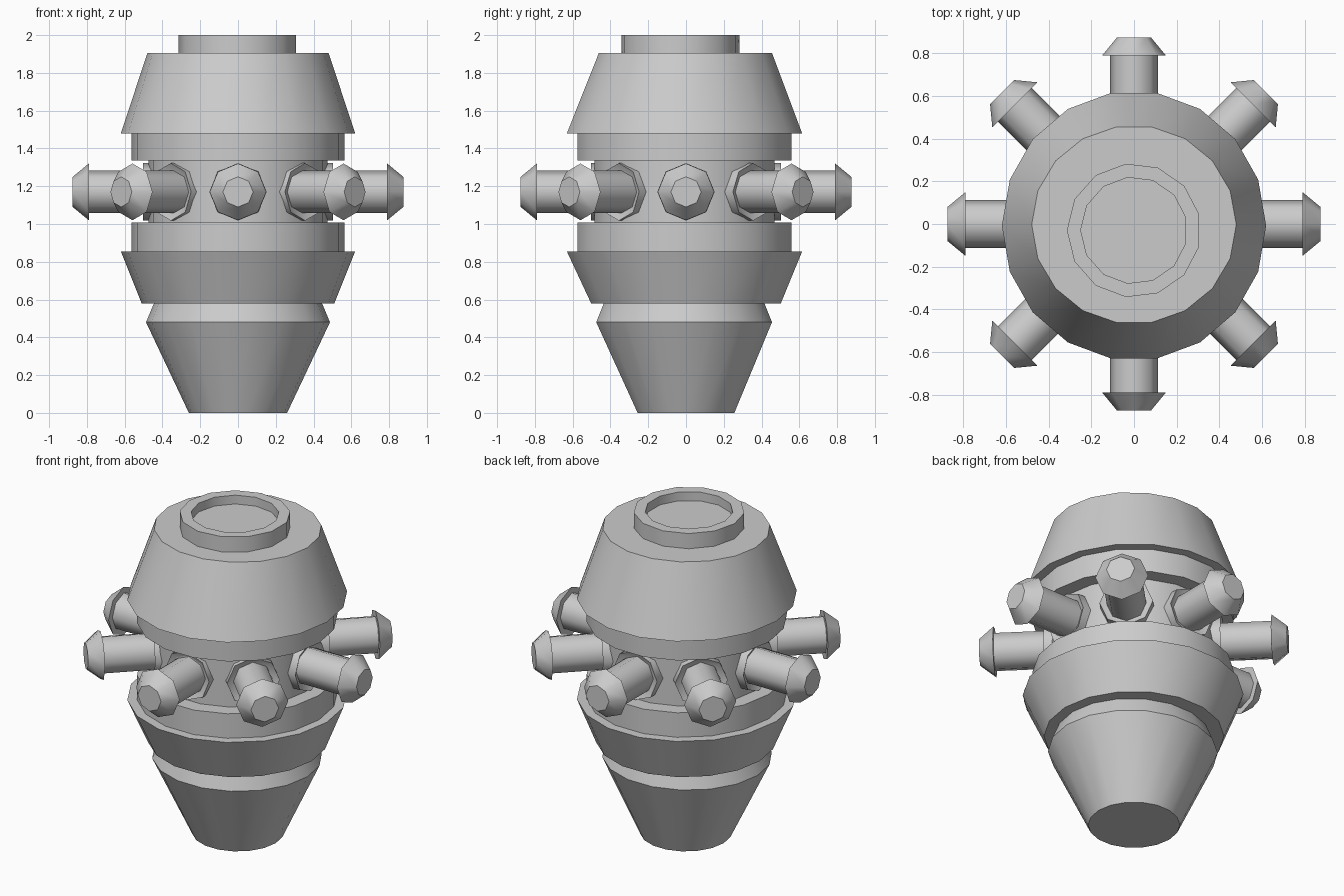
import bpy, math
from mathutils import Matrix

if "Cube" in bpy.data.objects:
    bpy.data.objects.remove(bpy.data.objects["Cube"])


def lathe(name, rings, sides, phase=0.0, matrix=Matrix(), smooth=30, closed=False):
    """Rings are (z, radius, y_scale, y_offset); the last two are optional."""
    verts, faces = [], []
    for ring in rings:
        z, r, ys, yo = (tuple(ring) + (1.0, 0.0))[:4] if len(ring) == 2 else ring
        for i in range(sides):
            a = phase + 2 * math.pi * i / sides
            verts.append((r * math.cos(a), r * math.sin(a) * ys + yo, z))
    n = len(rings)
    for k in range(n if closed else n - 1):
        lo, hi = k * sides, ((k + 1) % n) * sides
        for i in range(sides):
            j = (i + 1) % sides
            faces.append((lo + i, lo + j, hi + j, hi + i))
    if not closed:
        faces.append(tuple(reversed(range(sides))))
        faces.append(tuple(range((n - 1) * sides, n * sides)))
    mesh = bpy.data.meshes.new(name)
    mesh.from_pydata(verts, [], faces)
    mesh.transform(matrix)
    mesh.update()
    obj = bpy.data.objects.new(name, mesh)
    bpy.context.collection.objects.link(obj)
    bpy.ops.object.select_all(action='DESELECT')
    obj.select_set(True)
    bpy.context.view_layer.objects.active = obj
    bpy.ops.object.shade_smooth_by_angle(angle=math.radians(smooth))
    return obj


# Stepped body, from the tapered foot up to the shoulder
wide = (1.02, -0.008)
lathe("body", [
    (0.00, 0.26, 1.0, 0.0),
    (0.48, 0.487, 0.97, -0.01),
    (0.58, 0.445, 0.97, -0.01),
    (0.58, 0.51, 1.0, 0.0),
    (0.855, 0.62, *wide),
    (0.855, 0.565, *wide),
    (1.008, 0.565, *wide),
    (1.008, 0.475, *wide),
    (1.335, 0.475, *wide),
    (1.335, 0.565, *wide),
    (1.48, 0.565, *wide),
    (1.48, 0.62, *wide),
    (1.905, 0.48, 0.97, -0.003),
], 18)

# Cap on top with a shallow recess
cap = (1.0, -0.03)
lathe("top_cap", [
    (1.88, 0.315, *cap),
    (2.00, 0.315, *cap),
    (2.00, 0.25, *cap),
    (1.945, 0.25, *cap),
], 13, math.pi)

# Eight radial studs: dished collar, shaft and tapered head
for i in range(8):
    m = (Matrix.Translation((0, 0, 1.17))
         @ Matrix.Rotation(i * math.pi / 4, 4, 'Z')
         @ Matrix.Rotation(math.pi / 2, 4, 'Y'))
    lathe(f"stud_collar_{i + 1}", [(0.42, 0.152), (0.503, 0.152), (0.48, 0.11)],
          8, matrix=m, smooth=46)
    lathe(f"stud_shaft_{i + 1}", [(0.40, 0.112), (0.80, 0.112)],
          8, matrix=m, smooth=46)
    lathe(f"stud_head_{i + 1}", [(0.79, 0.15), (0.875, 0.08)],
          8, matrix=m, smooth=46)
